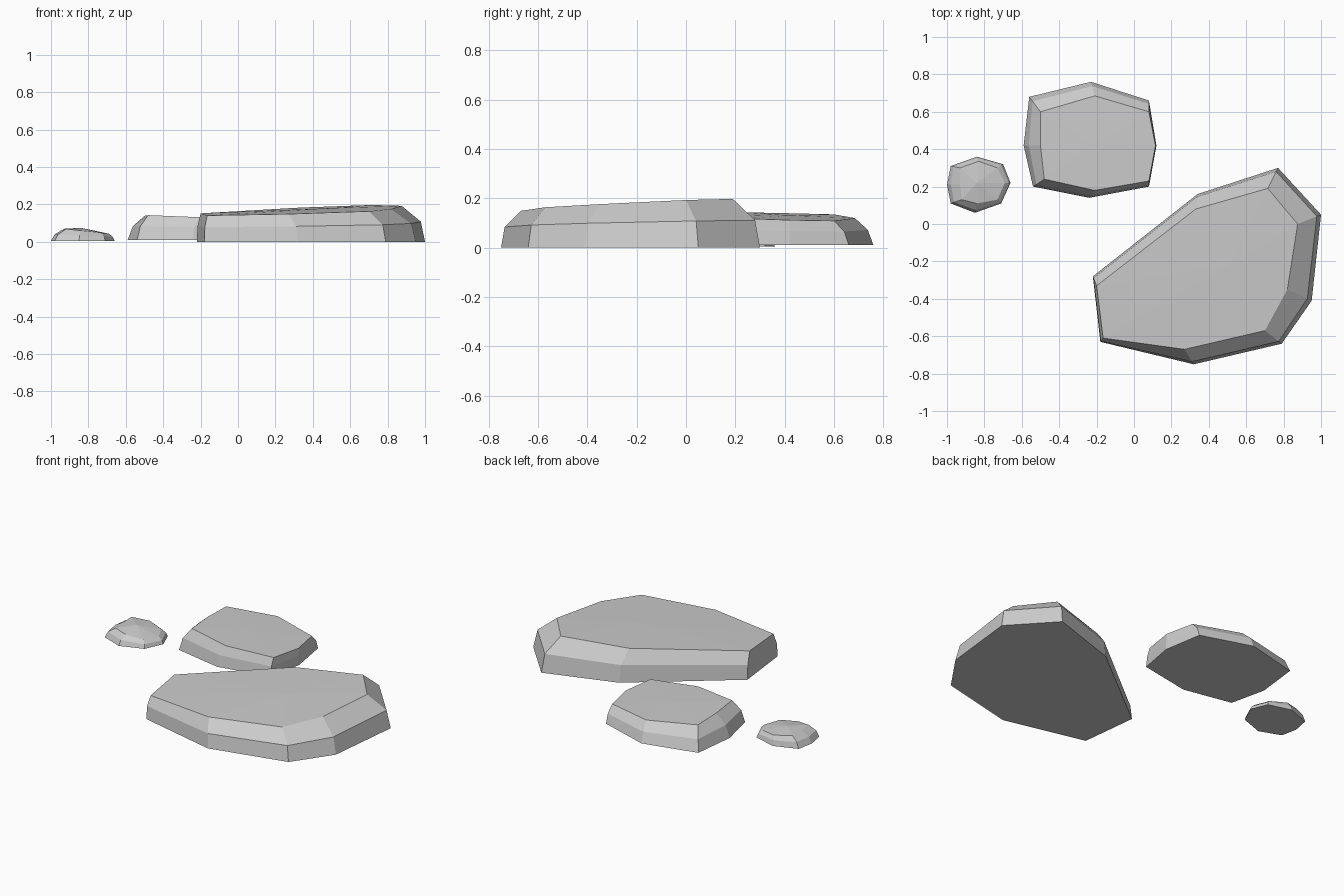
import bpy
import bmesh
from mathutils import Vector

cube = bpy.data.objects.get("Cube")
if cube:
    bpy.data.objects.remove(cube, do_unlink=True)

# One plain stone colour
stone = bpy.data.materials.new("stone grey")
stone.use_nodes = True
grey = (0.6, 0.6, 0.6, 1)
stone.diffuse_color = grey
bsdf = stone.node_tree.nodes["Principled BSDF"]
bsdf.inputs["Base Color"].default_value = grey
bsdf.inputs["Roughness"].default_value = 0.9


def make_stone(name, base, crown, centre, tilt, floor, flare):
    """Loft a flat stone: ground outline, shoulder ring, tilted crown and a centre peak.

    centre gives x, y, peak height and rim height; tilt is the slope of the rim along x and y.
    """
    cx, cy, peak, rim = centre
    bm = bmesh.new()

    def top_height(x, y):
        return rim + tilt[0] * (x - cx) + tilt[1] * (y - cy)

    ground, shoulder, top = [], [], []
    for (bx, by), (tx, ty) in zip(base, crown):
        low = Vector((bx, by, floor))
        high = Vector((tx, ty, top_height(tx, ty)))
        middle = low.lerp(high, flare)
        middle.z = floor + (high.z - floor) * 0.56
        ground.append(bm.verts.new(low))
        shoulder.append(bm.verts.new(middle))
        top.append(bm.verts.new(high))

    # Side bands
    count = len(base)
    for lower, upper in ((ground, shoulder), (shoulder, top)):
        for i in range(count):
            j = (i + 1) % count
            bm.faces.new((lower[i], lower[j], upper[j], upper[i]))

    # Gently peaked top and flat underside
    apex = bm.verts.new((cx, cy, peak))
    for i in range(count):
        bm.faces.new((top[i], top[(i + 1) % count], apex))
    bm.faces.new(list(reversed(ground)))
    bmesh.ops.recalc_face_normals(bm, faces=bm.faces)

    mesh = bpy.data.meshes.new(name)
    bm.to_mesh(mesh)
    bm.free()
    mesh.materials.append(stone)
    obj = bpy.data.objects.new(name, mesh)
    bpy.context.scene.collection.objects.link(obj)
    return obj


# Large wedge-shaped stone
make_stone(
    "large_stone",
    base=[(-.22, -.28), (-.18, -.63), (.32, -.75), (.79, -.64),
          (.95, -.41), (1, .05), (.77, .3), (.34, .16)],
    crown=[(-.2, -.33), (-.165, -.61), (.27, -.67), (.7, -.57),
           (.82, -.35), (.875, 0), (.715, .19), (.33, .08)],
    centre=(.5, -.22, .18, .174), tilt=(.024, .044), floor=0, flare=.18)

# Medium rounded stone
make_stone(
    "medium_stone",
    base=[(-.54, .2), (-.24, .14), (.08, .2), (.12, .42),
          (.08, .66), (-.23, .76), (-.56, .68), (-.59, .42)],
    crown=[(-.48, .24), (-.21, .18), (.08, .23), (.115, .42),
           (.08, .6), (-.21, .685), (-.5, .6), (-.5, .42)],
    centre=(-.21, .42, .13, .126), tilt=(-.045, -.025), floor=.01, flare=.3)

# Small pebble
make_stone(
    "small_stone",
    base=[(-.98, .11), (-.85, .06), (-.71, .11), (-.66, .22),
          (-.7, .32), (-.84, .36), (-.98, .31), (-1, .21)],
    crown=[(-.92, .13), (-.84, .11), (-.73, .13), (-.69, .22),
           (-.73, .3), (-.83, .335), (-.93, .3), (-.93, .21)],
    centre=(-.84, .22, .075, .06), tilt=(-.11, 0), floor=.005, flare=.3)
